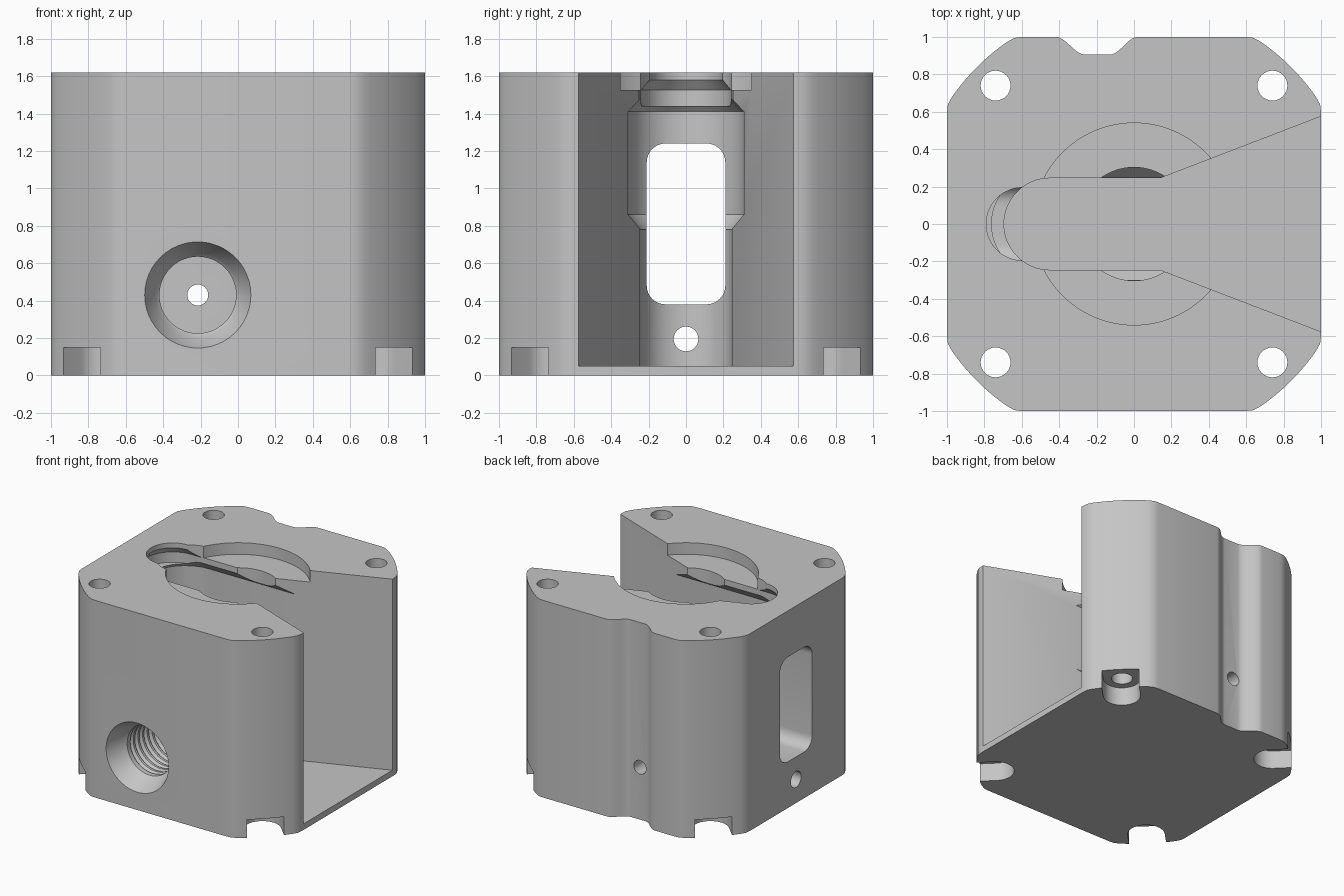
import bpy, bmesh, math
from math import cos, sin, pi, radians

cube = bpy.data.objects.get("Cube")
if cube:
    bpy.data.objects.remove(cube, do_unlink=True)

HEIGHT = 1.62
OVER = 1.75      # cutters reach past the top face

grey = bpy.data.materials.new("machined_grey")
grey.use_nodes = True
colour = (0.56, 0.56, 0.56, 1)
grey.diffuse_color = colour
grey.node_tree.nodes["Principled BSDF"].inputs["Base Color"].default_value = colour


def loft(name, rings):
    """Closed solid through matching rings of points."""
    bm = bmesh.new()
    loops = [[bm.verts.new(p) for p in ring] for ring in rings]
    n = len(loops[0])
    for a, b in zip(loops, loops[1:]):
        for i in range(n):
            j = (i + 1) % n
            bm.faces.new((a[i], a[j], b[j], b[i]))
    bm.faces.new(loops[0][::-1])
    bm.faces.new(loops[-1])
    bmesh.ops.recalc_face_normals(bm, faces=bm.faces)
    mesh = bpy.data.meshes.new(name)
    bm.to_mesh(mesh)
    bm.free()
    mesh.materials.append(grey)
    obj = bpy.data.objects.new(name, mesh)
    bpy.context.scene.collection.objects.link(obj)
    return obj


def prism(name, outline, low, high):
    return loft(name, [[(x, y, z) for x, y in outline] for z in (low, high)])


def arc(cx, cy, r, start, end, steps):
    angles = [radians(start + (end - start) * i / steps) for i in range(steps + 1)]
    return [(cx + r * cos(a), cy + r * sin(a)) for a in angles]


def circle(cx, cy, r, steps=48):
    return arc(cx, cy, r, 0, 360, steps)[:-1]


def capsule(x0, x1, r):
    return arc(x1, 0, r, -90, 90, 16) + arc(x0, 0, r, 90, 270, 32)


def capsule_stack(name, x0, x1, profile):
    return loft(name, [[(x, y, z) for x, y in capsule(x0, x1, r)] for z, r in profile])


def cut(cutter):
    """Subtract a cutter from the body and discard it."""
    mod = body.modifiers.new(cutter.name, 'BOOLEAN')
    mod.operation = 'DIFFERENCE'
    mod.solver = 'EXACT'
    mod.object = cutter
    bpy.context.view_layer.objects.active = body
    bpy.ops.object.modifier_apply(modifier=mod.name)
    bpy.data.objects.remove(cutter, do_unlink=True)


# Body outline: square with rounded corners and a shallow groove in the back
corner = [(1, 0.6), (0.995, 0.64)] + arc(0, 0, 1.187, 35, 55, 10) + [(0.64, 0.995), (0.6, 1)]
outline = list(corner)
steps = 10
for start, end, y0, y1 in ((0.02, -0.13, 1, 0.905), (-0.26, -0.42, 0.905, 1)):
    for i in range(steps + 1):
        t = i / steps
        outline.append((start + (end - start) * t, y0 + (y1 - y0) * (1 - cos(pi * t)) / 2))
outline += [(-x, y) for x, y in reversed(corner)]
outline += [(-x, -y) for x, y in corner]
outline += [(x, -y) for x, y in reversed(corner)]
body = prism("valve_body", outline, 0, HEIGHT)

# Main channel with the flared opening on the side
mouth = 0.245 + (1.2 - 0.14) * 0.384
channel = [(1.2, -mouth), (1.2, mouth), (0.14, 0.245)]
channel += arc(-0.45, 0, 0.245, 90, 270, 32) + [(0.14, -0.245)]
cut(prism("channel", channel, 0.05, OVER))

# Wider chamber inside the channel, tapered at both ends
cut(capsule_stack("chamber", -0.48, 0.32,
                  [(0.78, 0.243), (0.86, 0.31), (1.41, 0.31), (1.48, 0.243)]))

# Top slot with its undercut, circular recess and the bore in its floor
cut(capsule_stack("slot", -0.595, -0.2,
                  [(1.44, 0.24), (1.525, 0.24), (1.58, 0.195), (OVER, 0.195)]))
cut(prism("bore", circle(0, 0, 0.303, 64), 1.42, 1.6))
cut(prism("recess", circle(0, 0, 0.54, 96), 1.525, OVER))

# Bolt holes, with open slots under each corner
for sx in (-1, 1):
    for sy in (-1, 1):
        cut(prism("bolt_hole", circle(0.74 * sx, 0.74 * sy, 0.08, 32), -0.1, OVER))
        facing = math.degrees(math.atan2(sy, sx))
        slot = arc(0.74 * sx, 0.74 * sy, 0.14, facing + 90, facing + 270, 20)
        slot += [(x + 0.4 * sx, y + 0.4 * sy) for x, y in (slot[-1], slot[0])]
        cut(prism("foot_slot", slot, -0.1, 0.15))

# Rounded window and drain hole through the closed side
window = []
for cy, cz, a in ((0.11, 1.14, 0), (-0.11, 1.14, 90), (-0.11, 0.48, 180), (0.11, 0.48, 270)):
    window += arc(cy, cz, 0.1, a, a + 90, 8)
for name, shape in (("window", window), ("drain", circle(0, 0.195, 0.066, 32))):
    cut(loft(name, [[(x, y, z) for y, z in shape] for x in (-1.2, -0.4)]))

# Threaded port in the front, with a chamfered mouth
PORT_X, PORT_Z = -0.215, 0.43
profile = [(-1.05, 0.305), (-0.86, 0.225), (-0.84, 0.205)]
for i in range(9):
    y = -0.80 + i * 0.06
    profile += [(y, 0.205), (y + 0.02, 0.222), (y + 0.04, 0.205)]
profile.append((-0.15, 0.205))
cut(loft("port", [[(x, y, z) for x, z in circle(PORT_X, PORT_Z, r)] for y, r in profile]))

# Small pin hole through the back
cut(loft("pin_hole", [[(x, y, z) for x, z in circle(PORT_X, PORT_Z, 0.056, 32)]
                      for y in (0.1, 1.1)]))

# Smooth curved walls, keep edges crisp
bpy.ops.object.select_all(action='DESELECT')
body.select_set(True)
bpy.context.view_layer.objects.active = body
bpy.ops.object.shade_smooth_by_angle(angle=radians(25))
